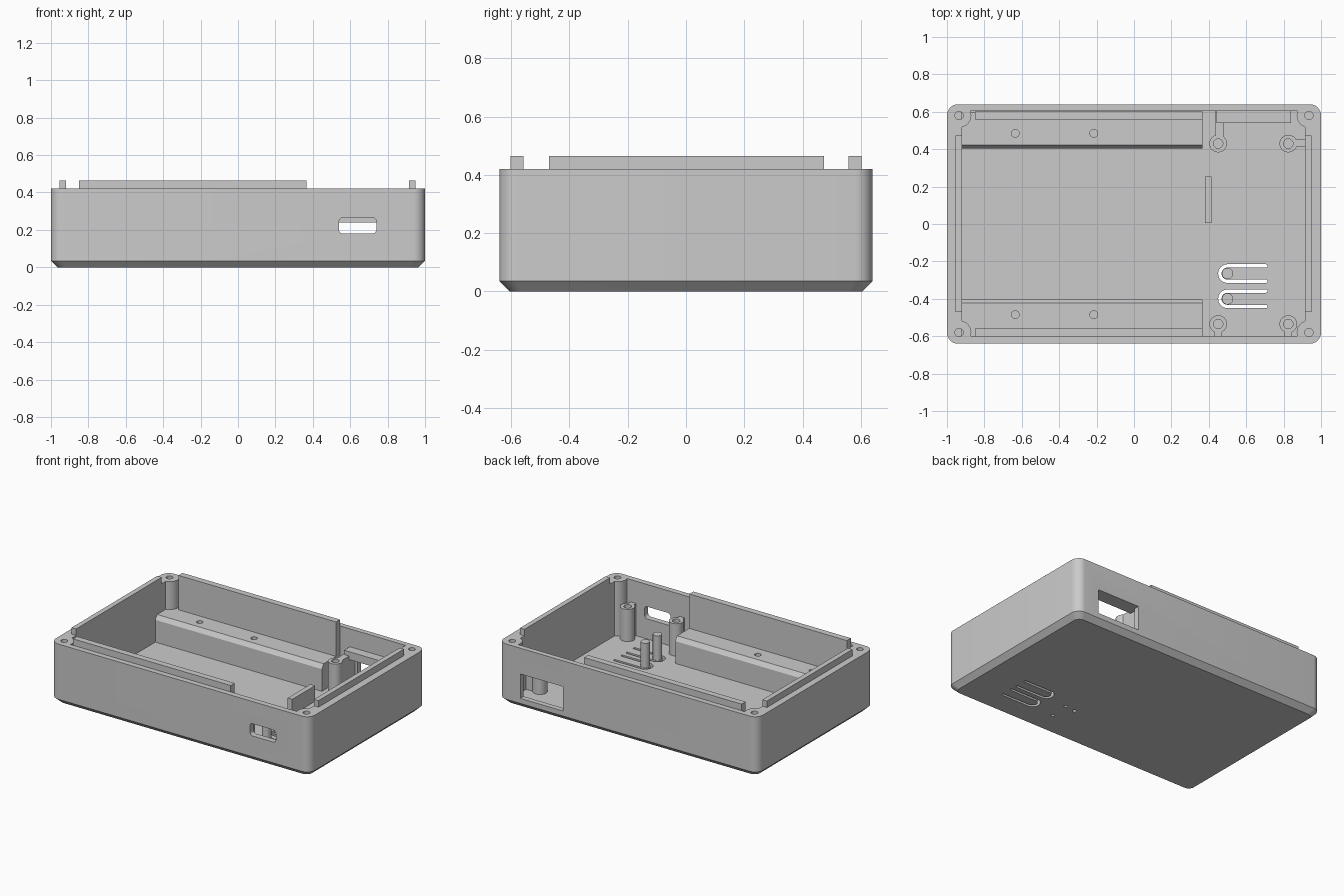
import bpy, bmesh
from math import sin, cos, pi, radians

cube = bpy.data.objects.get("Cube")
if cube:
    bpy.data.objects.remove(cube)

GREY = bpy.data.materials.new("plain grey")
GREY.use_nodes = True
GREY.diffuse_color = (0.6, 0.6, 0.6, 1)
GREY.node_tree.nodes["Principled BSDF"].inputs["Base Color"].default_value = (0.6, 0.6, 0.6, 1)

WALL_TOP, LIP_TOP, FLOOR, RAIL_TOP = 0.42, 0.465, 0.04, 0.225


def arc(cx, cy, r, a0, a1, n=10):
    angles = [radians(a0 + (a1 - a0) * i / n) for i in range(n + 1)]
    return [(cx + r * cos(a), cy + r * sin(a)) for a in angles]


def rounded(x0, x1, y0, y1, r):
    return (arc(x1 - r, y1 - r, r, 0, 90) + arc(x0 + r, y1 - r, r, 90, 180)
            + arc(x0 + r, y0 + r, r, 180, 270) + arc(x1 - r, y0 + r, r, 270, 360))


def loft(name, rings):
    """Solid through matching rings of 3D points, capped at both ends."""
    bm = bmesh.new()
    loops = [[bm.verts.new(p) for p in ring] for ring in rings]
    n = len(loops[0])
    for a, b in zip(loops, loops[1:]):
        for i in range(n):
            j = (i + 1) % n
            bm.faces.new((a[i], a[j], b[j], b[i]))
    bm.faces.new(loops[0][::-1])
    bm.faces.new(loops[-1])
    bmesh.ops.recalc_face_normals(bm, faces=bm.faces)
    mesh = bpy.data.meshes.new(name)
    bm.to_mesh(mesh)
    bm.free()
    mesh.materials.append(GREY)
    obj = bpy.data.objects.new(name, mesh)
    bpy.context.collection.objects.link(obj)
    return obj


def prism(name, outline, lo, hi, axis="z"):
    place = {"z": lambda p, h: (p[0], p[1], h),
             "y": lambda p, h: (p[0], h, p[1]),
             "x": lambda p, h: (h, p[0], p[1])}[axis]
    return loft(name, [[place(p, h) for p in outline] for h in (lo, hi)])


def box(name, x0, x1, y0, y1, z0, z1):
    return prism(name, [(x0, y0), (x1, y0), (x1, y1), (x0, y1)], z0, z1)


def rod(name, x, y, r, z0, z1):
    return prism(name, arc(x, y, r, 0, 360, 32)[:-1], z0, z1)


def combine(obj, tool, operation="DIFFERENCE"):
    mod = obj.modifiers.new("cut", "BOOLEAN")
    mod.operation, mod.solver, mod.object = operation, "EXACT", tool
    bpy.context.view_layer.update()
    evaluated = obj.evaluated_get(bpy.context.evaluated_depsgraph_get())
    mesh = bpy.data.meshes.new_from_object(evaluated)
    obj.modifiers.clear()
    obj.data = mesh
    bpy.data.objects.remove(tool)


# Outer tray with a chamfered base
def outline_ring(inset, z):
    return [(x, y, z) for x, y in rounded(-1 + inset, 1 - inset, -0.64 + inset, 0.64 - inset, 0.06 - inset / 2)]


case = loft("case", [outline_ring(0.035, 0), outline_ring(0, 0.035), outline_ring(0, WALL_TOP)])

# Cavity, leaving round screw bosses in the corners
corners = [(sx * 0.935, sy * 0.58) for sx in (-1, 1) for sy in (-1, 1)]
cavity = box("cavity", -0.92, 0.915, -0.6, 0.603, FLOOR, 0.6)
for x, y in corners:
    combine(cavity, rod("boss", x, y, 0.065, -0.1, 0.7))
combine(case, cavity)
for x, y in corners:
    combine(case, rod("screw_hole", x, y, 0.022, 0.2, 0.6))

# Front port and rear opening
combine(case, prism("port", rounded(0.54, 0.74, 0.18, 0.265, 0.022), -0.7, -0.55, "y"))
combine(case, box("opening", 0.5, 0.83, 0.55, 0.7, 0.07, 0.24))

# Flexible button tongues cut through the floor
button_rows = (-0.265, -0.4)
for y in button_rows:
    outline = (arc(0.5, y, 0.05, 90, 270, 16) + arc(0.705, y - 0.041, 0.009, -90, 90, 6)
               + arc(0.5, y, 0.032, 270, 90, 16) + arc(0.705, y + 0.041, 0.009, -90, 90, 6))
    combine(case, prism("slot", outline, -0.1, 0.1))

# Small dimples on the underside
for x, y in ((0.31, -0.3), (0.23, -0.31), (0.3, -0.44)):
    combine(case, rod("dimple", x, y, 0.012, -0.1, 0.02))

# Thick long walls with raised lip, and a bevelled rail on each side
for side, label in ((-1, "front"), (1, "back")):
    ya, yb = sorted((side * 0.558, side * 0.602))
    box(label + "_wall_liner", -0.85, 0.365, ya, yb, FLOOR - 0.01, LIP_TOP)
    section = [(side * y, z) for y, z in
               ((0.6, FLOOR - 0.01), (0.403, FLOOR - 0.01), (0.403, RAIL_TOP - 0.03),
                (0.423, RAIL_TOP), (0.6, RAIL_TOP))]
    rail = prism(label + "_rail", section, -0.925, 0.365, "x")
    for x in (-0.635, -0.215):
        combine(rail, rod("rail_hole", x, side * 0.485, 0.021, 0.1, 0.4))

# Raised lips on the short walls
box("right_lip", -0.955, -0.92, -0.47, 0.473, WALL_TOP - 0.01, LIP_TOP)
box("left_lip", 0.915, 0.95, -0.47, 0.473, WALL_TOP - 0.01, LIP_TOP)

# Board standoffs, each tied to the nearest wall by a rib
standoffs = [("back_inner", 0.45, 0.43, (0.435, 0.48, 0.43, 0.61)),
             ("back_outer", 0.825, 0.43, (0.825, 0.92, 0.415, 0.455)),
             ("front_inner", 0.45, -0.535, (0.43, 0.47, -0.61, -0.535)),
             ("front_outer", 0.825, -0.535, (0.805, 0.845, -0.61, -0.535))]
for label, x, y, rib in standoffs:
    post = rod(label + "_standoff", x, y, 0.047, FLOOR - 0.01, 0.265)
    combine(post, box("rib", *rib, FLOOR - 0.01, 0.265), "UNION")
    combine(post, rod("bore", x, y, 0.025, 0.1, 0.4))

# Ledge over the rear opening, divider plate and button posts
box("opening_ledge", 0.44, 0.84, 0.54, 0.61, 0.24, 0.295)
box("divider_plate", 0.38, 0.415, 0.005, 0.255, FLOOR - 0.01, 0.15)
for i, y in enumerate(button_rows):
    rod(f"button_post_{i + 1}", 0.5, y, 0.03, FLOOR - 0.01, 0.21)

# Smooth the curved walls, keep edges crisp
for obj in bpy.context.collection.objects:
    if obj.type == "MESH" and GREY.name in obj.data.materials:
        bpy.ops.object.select_all(action="DESELECT")
        obj.select_set(True)
        bpy.context.view_layer.objects.active = obj
        bpy.ops.object.shade_smooth_by_angle(angle=radians(30))
